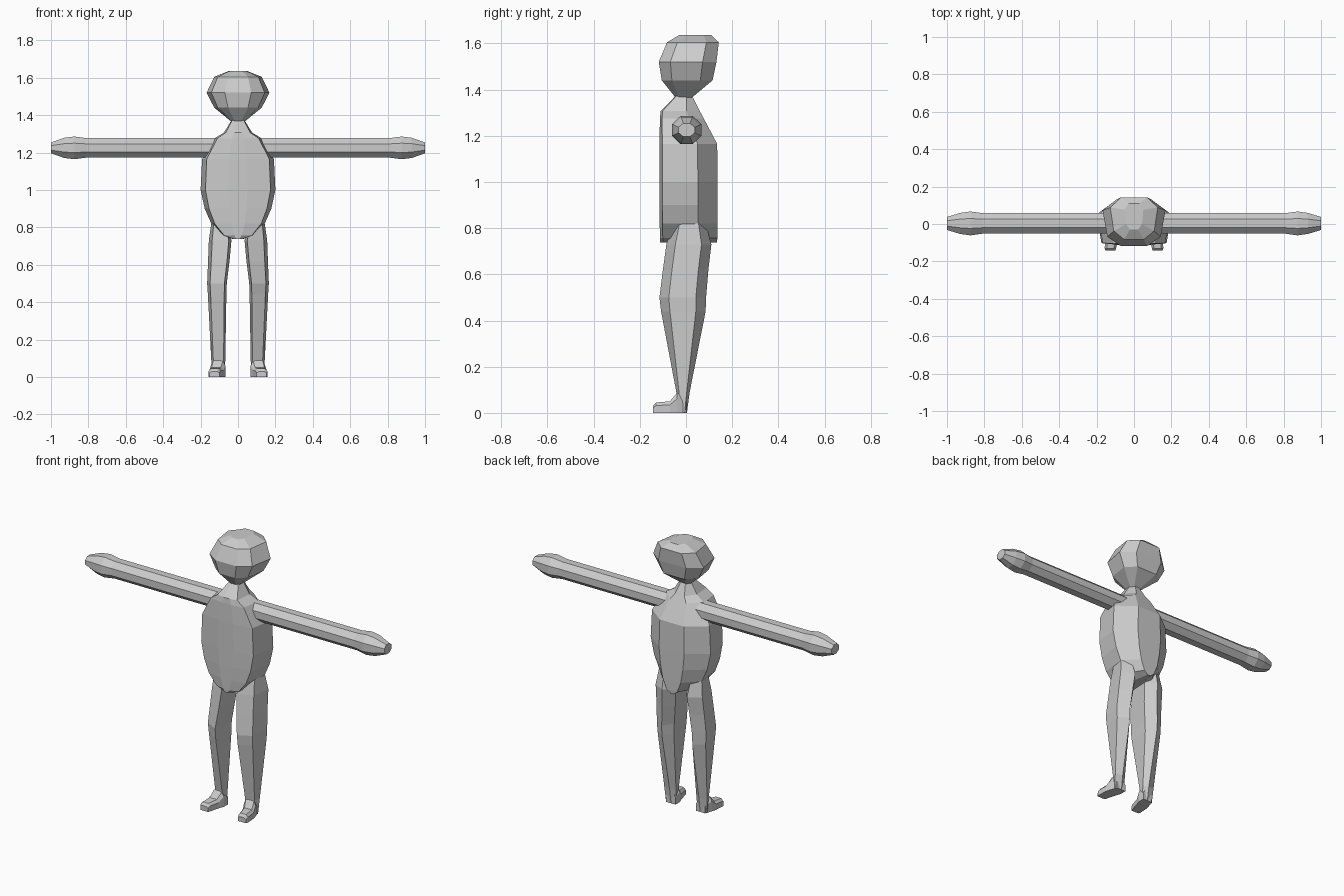
import bpy, bmesh
from math import cos, sin, pi


def loft(name, rings, mirror=False):
    """Skin a list of equal-length rings of points, capping both ends."""
    bm = bmesh.new()
    loops = [[bm.verts.new(p) for p in r] for r in rings]
    n = len(loops[0])
    for a, b in zip(loops, loops[1:]):
        for i in range(n):
            j = (i + 1) % n
            bm.faces.new((a[i], a[j], b[j], b[i]))
    bm.faces.new(loops[0])
    bm.faces.new(loops[-1])
    bmesh.ops.recalc_face_normals(bm, faces=bm.faces[:])
    me = bpy.data.meshes.new(name)
    bm.to_mesh(me)
    bm.free()
    ob = bpy.data.objects.new(name, me)
    bpy.context.collection.objects.link(ob)
    if mirror:
        ob.modifiers.new("mirror", 'MIRROR').use_axis = (True, False, False)
    return ob


def section(half, z, width, front, back):
    """Symmetric ring: half outline in fractions of half-width and depth."""
    pts = [(x * width, front + t * (back - front), z) for x, t in half]
    return pts + [(-x, y, z) for x, y, z in reversed(pts)]


# Head: z, half-width, front y, back y
head_half = [(0.42, 0), (0.85, 0.2), (1, 0.76), (0.55, 1)]
head = [(1.365, 0.035, -0.045, 0.025), (1.44, 0.127, -0.105, 0.115),
        (1.52, 0.168, -0.118, 0.132), (1.605, 0.127, -0.082, 0.142),
        (1.636, 0.05, -0.03, 0.11)]
loft("head", [section(head_half, *r) for r in head])

# Torso and neck: flat front, flat back, rounded outline
torso_half = [(0.25, 0), (0.87, 0.05), (1, 0.66), (0.42, 1)]
torso = [(1.375, 0.034, -0.043, 0.025), (1.307, 0.075, -0.11, 0.06),
         (1.275, 0.128, -0.113, 0.077), (1.165, 0.192, -0.115, 0.135),
         (1.0, 0.2, -0.115, 0.137), (0.9, 0.178, -0.115, 0.137),
         (0.82, 0.143, -0.114, 0.137), (0.757, 0.085, -0.113, 0.136),
         (0.737, 0.025, -0.112, 0.134)]
loft("torso", [section(torso_half, *r) for r in torso])

# Arms ending in tapered mitten hands: x, y radius, z radius
arm = [(0.1, 0.055, 0.052), (0.81, 0.055, 0.052), (0.875, 0.064, 0.061),
       (0.93, 0.056, 0.054), (1.0, 0.035, 0.029)]
loft("arm", [[(x, 0.003 + ry * cos((k + 0.5) * pi / 4) * 1.08,
               1.225 + rz * sin((k + 0.5) * pi / 4) * 1.08) for k in range(8)]
             for x, ry, rz in arm], mirror=True)

# Legs: z, inner x, outer x, front y, back y
leg_shape = [(0.12, 0), (0.85, 0.2), (1, 0.78), (0.4, 1), (0, 0.7)]
leg = [(0.84, 0.06, 0.14, -0.05, 0.08), (0.73, 0.035, 0.156, -0.085, 0.11),
       (0.62, 0.045, 0.16, -0.1, 0.097), (0.5, 0.06, 0.165, -0.115, 0.087),
       (0.44, 0.062, 0.161, -0.108, 0.085), (0.09, 0.068, 0.143, -0.042, 0.016),
       (0.0, 0.07, 0.138, -0.042, 0.004)]
loft("leg", [[(a + u * (b - a), f + t * (r - f), z) for u, t in leg_shape]
             for z, a, b, f, r in leg], mirror=True)

# Feet: wedge from heel to toe; y, inner x, outer x, top z
foot = [(0.003, 0.068, 0.13, 0.06), (-0.038, 0.068, 0.145, 0.088),
        (-0.07, 0.08, 0.153, 0.05), (-0.13, 0.096, 0.157, 0.045),
        (-0.143, 0.1, 0.152, 0.03)]
loft("foot", [[(a, y, 0), (b, y, 0), (b, y, t * 0.7), (b - 0.012, y, t),
               (a + 0.012, y, t), (a, y, t * 0.7)]
              for y, a, b, t in foot], mirror=True)
